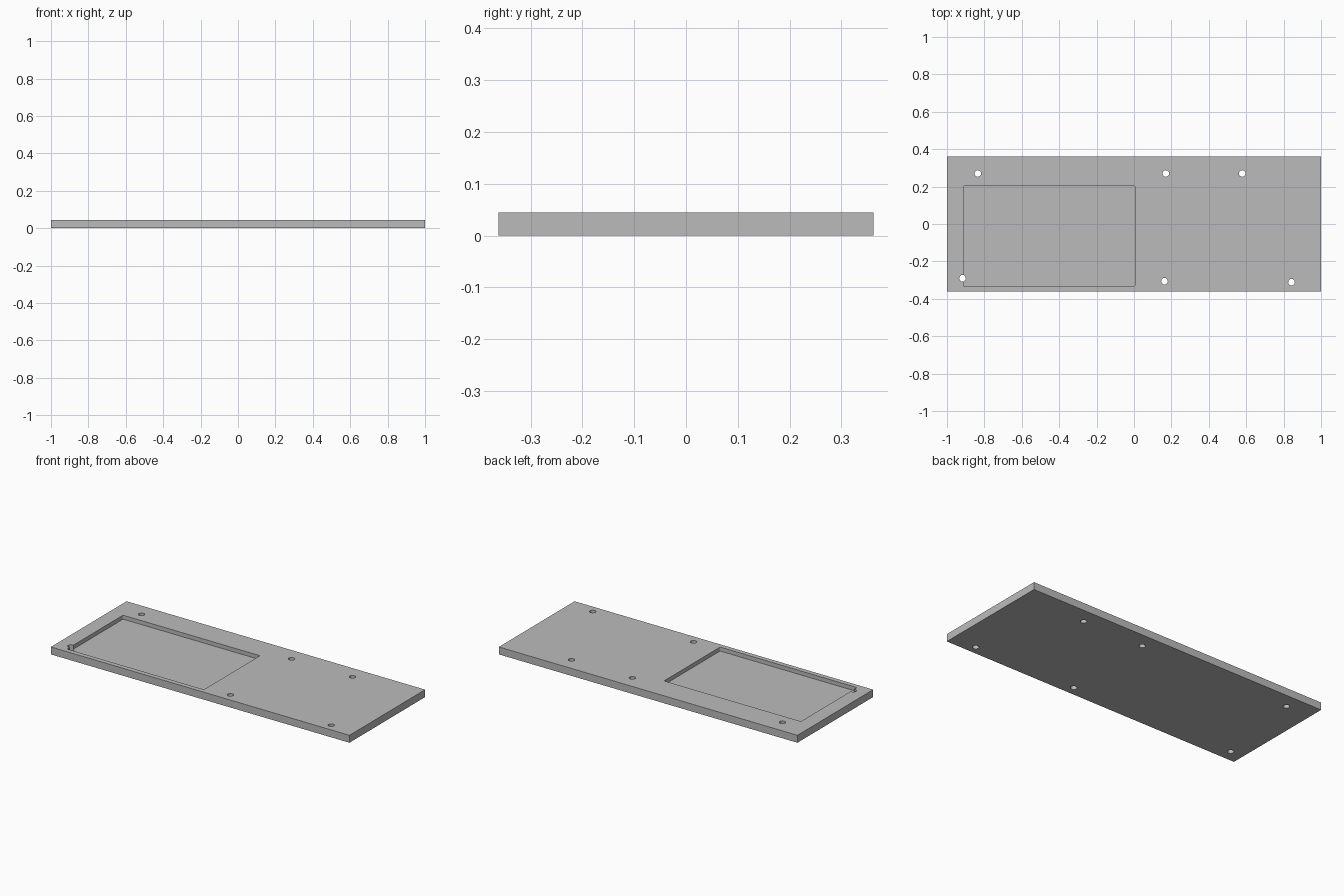
import bpy
import bmesh

WIDTH, DEPTH, THICK = 2.0, 0.724, 0.045
POCKET_MIN, POCKET_MAX = (-0.912, -0.333), (0.005, 0.203)
POCKET_DEPTH = 0.024
HOLE_RADIUS = 0.0175
HOLES = [(-0.835, 0.27), (0.17, 0.27), (0.578, 0.27),
         (-0.917, -0.29), (0.163, -0.306), (0.842, -0.311)]

if "Cube" in bpy.data.objects:
    bpy.data.objects.remove(bpy.data.objects["Cube"], do_unlink=True)

# Single plain grey finish
grey = bpy.data.materials.new("plain grey")
grey.use_nodes = True
colour = (0.5, 0.5, 0.5, 1)
grey.diffuse_color = colour
grey.node_tree.nodes["Principled BSDF"].inputs["Base Color"].default_value = colour


def make_box(name, low, high, corner=0):
    """Box between two corners, with optionally rounded upright edges."""
    bm = bmesh.new()
    bmesh.ops.create_cube(bm, size=1)
    for v in bm.verts:
        for i in range(3):
            v.co[i] = high[i] if v.co[i] > 0 else low[i]
    if corner:
        upright = [e for e in bm.edges
                   if abs(e.verts[0].co.z - e.verts[1].co.z) > 1e-4]
        bmesh.ops.bevel(bm, geom=upright, offset=corner, segments=4,
                        profile=0.5, affect='EDGES')
    mesh = bpy.data.meshes.new(name)
    bm.to_mesh(mesh)
    bm.free()
    mesh.materials.append(grey)
    obj = bpy.data.objects.new(name, mesh)
    bpy.context.collection.objects.link(obj)
    return obj


def cut(target, cutter):
    """Subtract the cutter from the target and discard it."""
    cutter.hide_render = True
    mod = target.modifiers.new("cut", 'BOOLEAN')
    mod.operation = 'DIFFERENCE'
    mod.solver = 'EXACT'
    mod.object = cutter
    bpy.context.view_layer.objects.active = target
    bpy.ops.object.modifier_apply(modifier=mod.name)
    bpy.data.objects.remove(cutter, do_unlink=True)


# Base plate
plate = make_box("base_plate", (-WIDTH / 2, -DEPTH / 2, 0),
                 (WIDTH / 2, DEPTH / 2, THICK))

# Shallow rectangular pocket
cut(plate, make_box("pocket_cutter", (*POCKET_MIN, THICK - POCKET_DEPTH),
                    (*POCKET_MAX, THICK * 2), corner=0.006))

# Through holes for screws
for x, y in HOLES:
    bpy.ops.mesh.primitive_cylinder_add(vertices=32, radius=HOLE_RADIUS,
                                        depth=THICK * 3, location=(x, y, THICK / 2))
    drill = bpy.context.object
    drill.name = "hole_cutter"
    drill.data.materials.append(grey)
    cut(plate, drill)

# Smooth hole walls, crisp plate edges
bpy.ops.object.select_all(action='DESELECT')
plate.select_set(True)
bpy.context.view_layer.objects.active = plate
bpy.ops.object.shade_smooth_by_angle()
